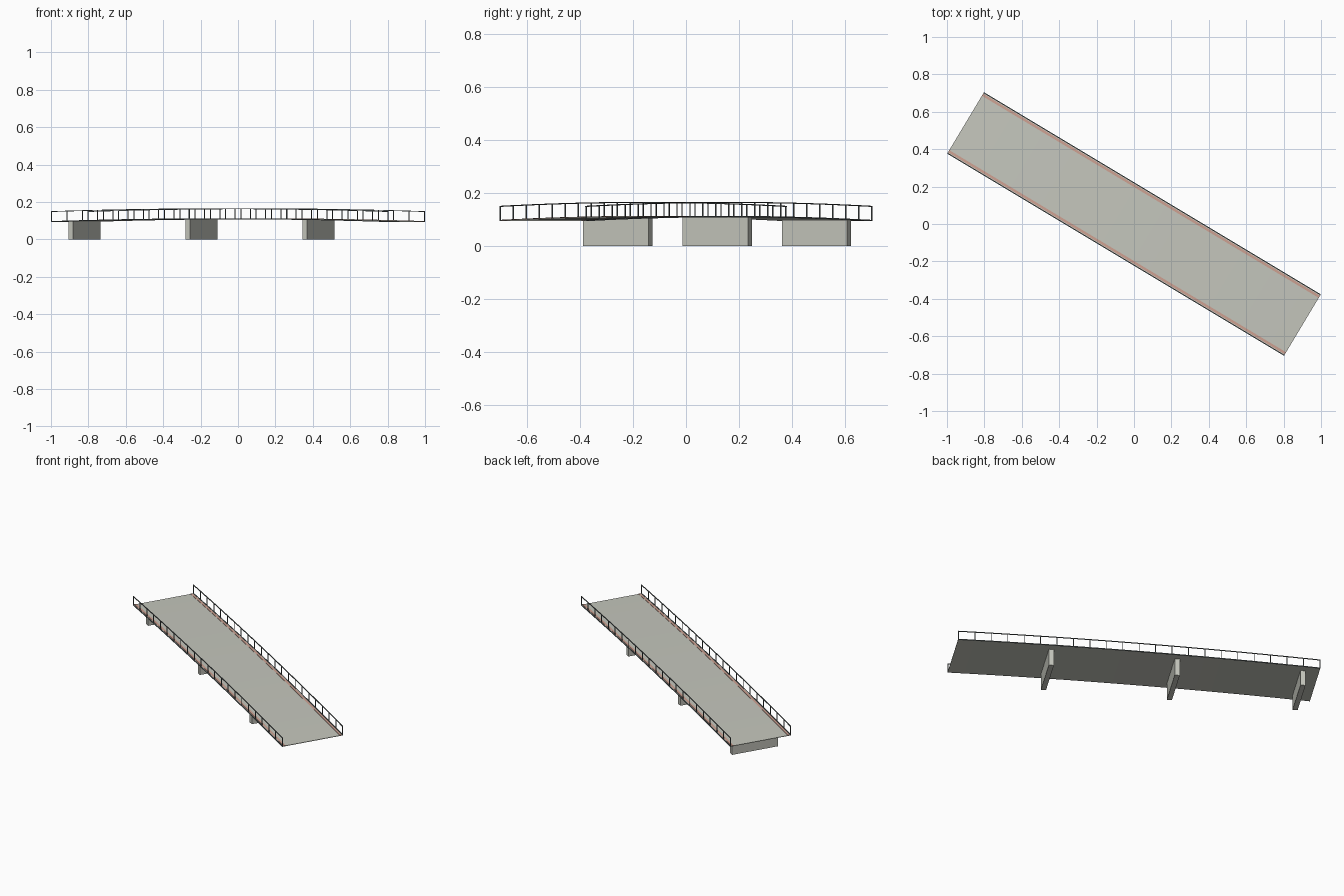
import bpy, bmesh
from math import atan2
from mathutils import Matrix

if "Cube" in bpy.data.objects:
    bpy.data.objects.remove(bpy.data.objects["Cube"])

L, W = 2.1, 0.378
ROT = Matrix.Rotation(-atan2(1.08, 1.8), 4, 'Z')
PANELS = 22


def arch(s):
    # deck surface height along the span
    return 0.111 - 0.015 * (2 * s / L) ** 2


def material(name, rgb):
    m = bpy.data.materials.new(name)
    m.diffuse_color = (*rgb, 1)
    m.use_nodes = True
    m.node_tree.nodes["Principled BSDF"].inputs["Base Color"].default_value = m.diffuse_color
    return m


def finish(name, bm, mat=None):
    bmesh.ops.recalc_face_normals(bm, faces=bm.faces)
    bm.transform(ROT)
    me = bpy.data.meshes.new(name)
    bm.to_mesh(me)
    bm.free()
    ob = bpy.data.objects.new(name, me)
    bpy.context.collection.objects.link(ob)
    if mat:
        me.materials.append(mat)
    return ob


def sweep(bm, v, w, z0, z1):
    # box section following the arch, offset v sideways
    rings = []
    for i in range(PANELS + 1):
        s = -L / 2 + L * i / PANELS
        rings.append([bm.verts.new((s, v + a * w / 2, arch(s) + z))
                      for a, z in ((-1, z0), (1, z0), (1, z1), (-1, z1))])
    for a, b in zip(rings, rings[1:]):
        for k in range(4):
            n = (k + 1) % 4
            bm.faces.new((a[k], a[n], b[n], b[k]))
    bm.faces.new(rings[0])
    bm.faces.new(rings[-1])


def box(bm, s, v, z0, z1, ds, dv):
    bmesh.ops.create_cube(bm, size=1, matrix=Matrix.Translation((s, v, (z0 + z1) / 2))
                          @ Matrix.Diagonal((ds, dv, z1 - z0, 1)))


concrete = material("concrete", (0.56, 0.57, 0.51))
red = material("red_stripe", (0.62, 0.36, 0.29))
iron = material("dark_iron", (0.13, 0.15, 0.15))

# arched deck slab
bm = bmesh.new()
sweep(bm, 0, W, -0.003, 0)
finish("deck", bm, concrete)

# piers, carried up to the deck
bm = bmesh.new()
for s in (-0.957, -0.228, 0.502):
    box(bm, s, 0, 0, arch(s) - 0.001, 0.029, 0.288)
finish("piers", bm, concrete)

# edge stripes and railings on both sides
for side, label in ((-1, "near"), (1, "far")):
    bm = bmesh.new()
    sweep(bm, side * (W / 2 - 0.013), 0.013, -0.001, 0.002)
    finish(label + "_stripe", bm, red)

    bm = bmesh.new()
    v = side * W / 2
    sweep(bm, v, 0.005, -0.003, 0.002)
    sweep(bm, v, 0.005, 0.051, 0.055)
    for i in range(PANELS + 1):
        s = -L / 2 + 0.002 + (L - 0.004) * i / PANELS
        box(bm, s, v, arch(s), arch(s) + 0.053, 0.004, 0.004)
    finish(label + "_railing", bm, iron)
